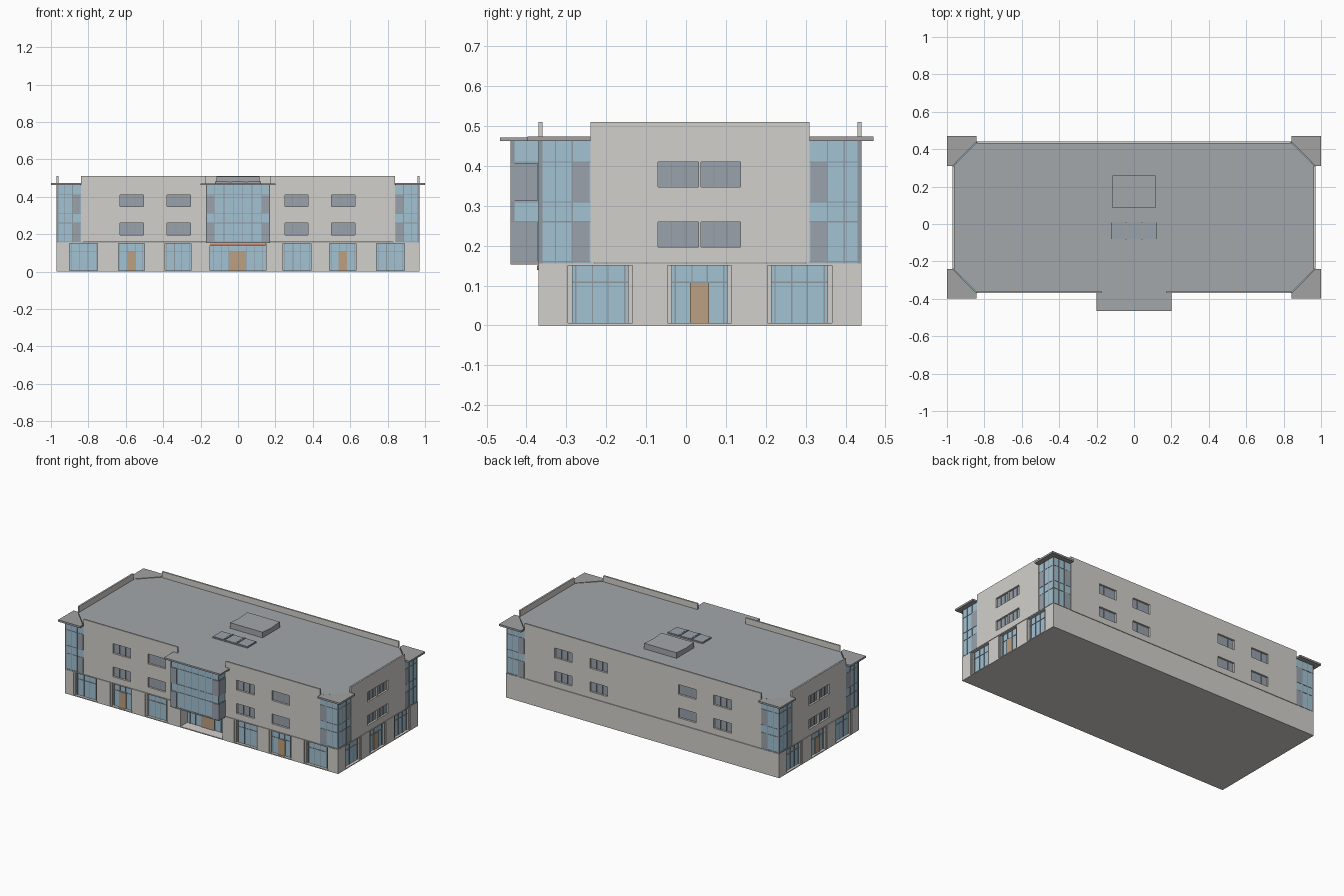
import bpy, bmesh

if "Cube" in bpy.data.objects:
    bpy.data.objects.remove(bpy.data.objects["Cube"])

X, YF, YB = 0.97, -0.37, 0.44        # main footprint
ZG, ZR, ZT = 0.155, 0.462, 0.51      # ground storey top, roof slab, parapet top


def mat(name, r, g, b):
    m = bpy.data.materials.new(name)
    m.diffuse_color = (r, g, b, 1)
    m.use_nodes = True
    m.node_tree.nodes["Principled BSDF"].inputs["Base Color"].default_value = m.diffuse_color
    return m


WALL = mat("wall", 0.65, 0.63, 0.60)
GLASS = mat("glass", 0.36, 0.54, 0.65)
DARK = mat("dark_glass", 0.32, 0.36, 0.41)
ROOF = mat("roof", 0.37, 0.39, 0.40)
DOOR = mat("door", 0.50, 0.35, 0.22)
FRAME = mat("frame", 0.28, 0.32, 0.35)
METAL = mat("metal", 0.36, 0.36, 0.36)
RED = mat("red_lintel", 0.55, 0.22, 0.14)


def finish(name, bm, m):
    bmesh.ops.recalc_face_normals(bm, faces=bm.faces)
    me = bpy.data.meshes.new(name)
    bm.to_mesh(me)
    bm.free()
    ob = bpy.data.objects.new(name, me)
    bpy.context.collection.objects.link(ob)
    if m:
        me.materials.append(m)
    return ob


def boxes(name, items, m):
    """One object from boxes given as x0, x1, y0, y1, z0, z1."""
    bm = bmesh.new()
    for x0, x1, y0, y1, z0, z1 in items:
        vs = bmesh.ops.create_cube(bm, size=1)["verts"]
        for v in vs:
            v.co = (x0 + (v.co.x + .5) * (x1 - x0), y0 + (v.co.y + .5) * (y1 - y0),
                    z0 + (v.co.z + .5) * (z1 - z0))
    return finish(name, bm, m)


def prism(name, polys, z0, z1, m):
    """Extrude one or more plan outlines from z0 to z1."""
    bm = bmesh.new()
    for pts in polys:
        f = bm.faces.new([bm.verts.new((x, y, z0)) for x, y in pts])
        g = bmesh.ops.extrude_face_region(bm, geom=[f])["geom"]
        for v in g:
            if isinstance(v, bmesh.types.BMVert):
                v.co.z = z1
    return finish(name, bm, m)


def on(face, u0, u1, z0, z1, d0, d1):
    """Box on a facade; d is the depth behind the wall plane."""
    if face == "front":
        return (u0, u1, YF + d0, YF + d1, z0, z1)
    if face == "back":
        return (u0, u1, YB - d1, YB - d0, z0, z1)
    if face == "right":
        return (X - d1, X - d0, u0, u1, z0, z1)
    return (-X + d0, -X + d1, u0, u1, z0, z1)


def carve(ob, cutters):
    c = boxes("cutter", cutters, None)
    c.hide_render = True
    md = ob.modifiers.new("openings", "BOOLEAN")
    md.operation, md.solver, md.object = "DIFFERENCE", "EXACT", c
    bpy.context.view_layer.objects.active = ob
    bpy.ops.object.modifier_apply(modifier=md.name)
    bpy.data.objects.remove(c)


# ground storey shopfronts: face, u0, u1, has door
shops = [("front", a, b, d) for a, b, d in [
    (-.90, -.75, 0), (-.64, -.50, 1), (-.39, -.25, 0),
    (.24, .39, 0), (.49, .63, 1), (.74, .89, 0)]]
shops += [(f, a, b, d) for f in ("left", "right") for a, b, d in [
    (-.285, -.145, 0), (-.035, .103, 1), (.215, .355, 0)]]
cuts, glass, frames, jambs, doors = [], [], [], [], []
for f, a, b, d in shops:
    cuts.append(on(f, a - .011, b + .011, .006, .151, -.02, .022))
    glass.append(on(f, a, b, .006, .151, .017, .03))
    for u in (a - .011, b):
        jambs.append(on(f, u, u + .011, .006, .151, .006, .03))
    for t in (.06, .36, .64, .94):
        u = a + t * (b - a)
        frames.append(on(f, u - .0015, u + .0015, .006, .151, .014, .025))
    frames.append(on(f, a, b, .107, .110, .0142, .025))
    if d:
        c = (a + b) / 2
        doors.append(on(f, c - .024, c + .024, .006, .107, .012, .025))

# recessed main entrance
cuts.append(on("front", -.15, .15, .006, .151, -.02, .075))
glass.append(on("front", -.15, .15, .006, .151, .07, .085))
doors.append(on("front", -.048, .042, .006, .107, .065, .08))
for u in (-.13, -.09, -.05, .044, .09, .13):
    frames.append(on("front", u - .0015, u + .0015, .006, .151, .067, .08))
frames.append(on("front", -.15, .15, .107, .110, .0672, .08))
boxes("entrance_lintel", [on("front", -.15, .148, .139, .151, -.003, .01)], RED)

ground = boxes("ground_storey", [(-X, X, YF, YB, 0, ZG)], WALL)
carve(ground, cuts)
boxes("shopfront_glass", glass, GLASS)
boxes("shopfront_jambs", jambs, WALL)
boxes("doors", doors, DOOR)

# upper storeys with notched corners
x, f, b = .84, -.24, .31
upper = prism("upper_walls", [[(-x, YF), (x, YF), (x, f), (X, f), (X, b), (x, b), (x, YB),
                               (-x, YB), (-x, b), (-X, b), (-X, f), (-x, f)]], ZG + .003, ZR, WALL)
wins = [(fc, a, c) for fc in ("front", "back") for a, c in
        [(-.63, -.505), (-.38, -.255), (.25, .375), (.5, .625)]]
wins += [(fc, a, c) for fc in ("left", "right") for a, c in [(-.07, .031), (.037, .137)]]
cuts, panes = [], []
for fc, a, c in wins:
    for z in (.197, .347):
        cuts.append(on(fc, a, c, z, z + .063, -.02, .016))
        panes.append(on(fc, a, c, z, z + .063, .012, .02))
        for t in (.33, .67):
            u = a + t * (c - a)
            frames.append(on(fc, u - .0015, u + .0015, z, z + .063, .009, .018))
carve(upper, cuts)
boxes("window_panes", panes, DARK)

# glazed corners with mullions and darker side panels
bands = (.16, .26, .31, .41)
corner, dark = [], []
for s in (-1, 1):
    side = "right" if s > 0 else "left"
    x0, x1 = sorted((s * .83, s * .967))
    for fc, y0, y1 in (("front", YF + .003, -.23), ("back", .30, YB - .003)):
        corner.append((x0, x1, y0, y1, ZG, ZR))
        e0, e1 = (-.368, -.24) if fc == "front" else (.31, .438)
        p, q = sorted((s * .84, s * .968))
        for z in bands:
            frames.append(on(fc, p, q, z - .0015, z + .0015, .001, .01))
            frames.append(on(side, e0, e1, z - .0015, z + .0015, .001, .01))
        for k in (.045, .087, .127):
            u = s * (.84 + k)
            w = -.24 - k if fc == "front" else .31 + k
            frames.append(on(fc, u - .0015, u + .0015, ZG, ZR, .0005, .01))
            frames.append(on(side, w - .0015, w + .0015, ZG, ZR, .0005, .01))
        p, q = sorted((s * .842, s * .885))
        e0, e1 = (-.285, -.242) if fc == "front" else (.312, .355)
        for z0, z1 in ((.16, .26), (.31, .41)):
            dark.append(on(fc, p, q, z0, z1, .0015, .01))
            dark.append(on(side, e0, e1, z0, z1, .0015, .01))
boxes("corner_glass", corner, GLASS)

# projecting glazed bay over the entrance
boxes("bay_glass", [(-.168, .168, -.437, -.36, ZG + .003, ZR)], GLASS)
boxes("bay_floor", [(-.171, .171, -.44, -.36, ZG - .002, ZG + .004)], METAL)
for z in bands:
    frames.append((-.170, .170, -.439, -.365, z - .0015, z + .0015))
for u in (-.1685, -.125, -.075, -.025, .025, .075, .125, .1685):
    frames.append((u - .0015, u + .0015, -.4395, -.43, ZG, ZR))
for z0, z1 in ((.162, .258), (.312, .408)):
    for s in (-1, 1):
        p, q = sorted((s * .127, s * .172))
        dark.append((p, q, -.4405, -.372, z0, z1))
boxes("dark_side_panels", dark, DARK)
boxes("mullions", frames, FRAME)

# roof deck, bay canopy and chamfered corner canopies
c, g = .13, .003
xo, yf, yb = X - g, YF + g, YB - g
prism("roof_deck", [[(-x, yf), (-.2, yf), (-.2, -.466), (.2, -.466), (.2, yf), (x, yf),
                     (xo, f), (xo, b), (x, yb), (-x, yb), (-xo, b), (-xo, f)]], ZR, .472, ROOF)
prism("corner_canopies", [[(s * px, py) for px, py in pts] for s in (-1, 1) for pts in (
    [(.843, -.397), (1, -.397), (1, f), (X, f), (.843, YF)],
    [(.843, .47), (1, .47), (1, b), (X, b), (.843, YB)])], ZR, .4735, METAL)

# parapets
t = .01
boxes("parapets", [(-x, -.17, YF, YF + t, ZR, ZT), (.17, x, YF, YF + t, ZR, ZT),
                   (-x, x, YB - t, YB, ZR, ZT),
                   (-X, -X + t, f, b, ZR, ZT), (X - t, X, f, b, ZR, ZT)], WALL)

# rooftop unit with a shallow valley top, and skylight beside it
unit = prism("rooftop_unit", [[(-.115, .085), (.115, .085), (.115, .165), (.115, .26),
                               (-.115, .26), (-.115, .165)]], .47, .508, ROOF)
for v in unit.data.vertices:
    if v.co.z > .5 and abs(v.co.y - .165) < .01:
        v.co.z = .502
boxes("skylight_panes", [(u, u + .072, -.08, .008, .47, .481) for u in (-.122, -.036, .05)], DARK)
boxes("skylight_frame", [(-.124, .124, -.082, .01, .47, .478)] +
      [(u - .003, u + .003, -.082, .01, .47, .483) for u in (-.043, .043)], METAL)
